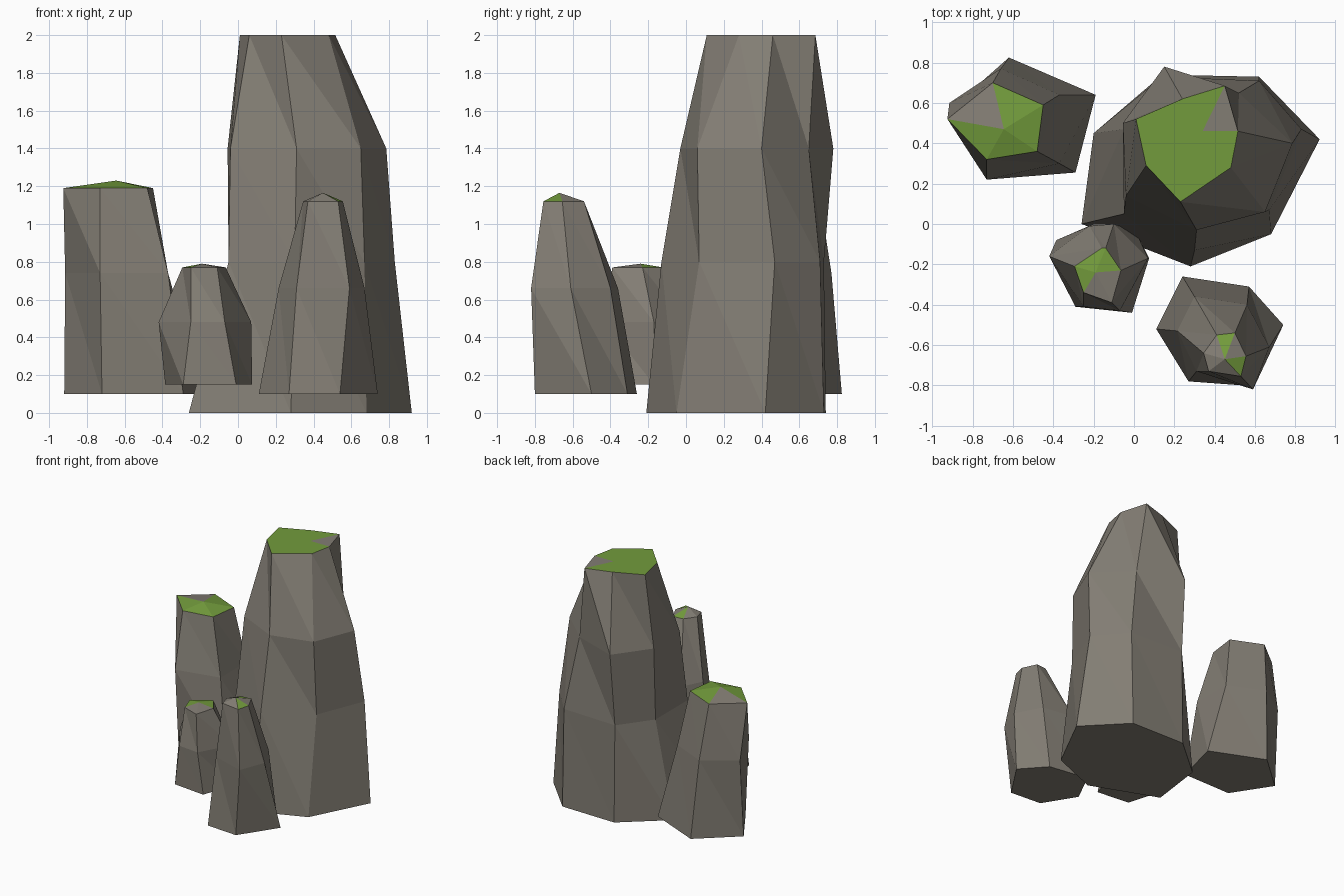
import bpy, bmesh


def material(name, rgb):
    m = bpy.data.materials.new(name)
    m.diffuse_color = (*rgb, 1)
    return m


STONE = material("grey stone", (0.225, 0.206, 0.174))
GRASS = material("moss green", (0.17, 0.33, 0.045))


def rock(name, rings, tip, bare):
    """Loft rings of (z, outline) into a faceted column with a fan cap.
    Cap wedges are mossy, except the bare ones."""
    bm = bmesh.new()
    loops = [[bm.verts.new((x, y, z)) for x, y in pts] for z, pts in rings]
    n = len(loops[0])
    bm.faces.new(loops[0][::-1])
    for lo, hi in zip(loops, loops[1:]):
        for i in range(n):
            j = (i + 1) % n
            bm.faces.new((lo[i], lo[j], hi[i]))
            bm.faces.new((lo[j], hi[j], hi[i]))
    top = bm.verts.new(tip)
    for i in range(n):
        f = bm.faces.new((loops[-1][i], loops[-1][(i + 1) % n], top))
        f.material_index = 0 if i in bare else 1
    bmesh.ops.recalc_face_normals(bm, faces=bm.faces)
    me = bpy.data.meshes.new(name)
    bm.to_mesh(me)
    bm.free()
    me.materials.append(STONE)
    me.materials.append(GRASS)
    ob = bpy.data.objects.new(name, me)
    bpy.context.collection.objects.link(ob)


# Tall main column
rock("main_rock", [
    (0.0, [(-.26, 0), (.28, -.21), (.68, -.05), (.92, .42), (.62, .73), (.14, .74), (-.20, .45)]),
    (0.8, [(-.05, .05), (.30, -.13), (.67, .07), (.83, .47), (.62, .71), (.14, .73), (-.05, .47)]),
    (1.4, [(-.04, .14), (.31, -.03), (.65, .06), (.785, .40), (.52, .65), (.15, .78), (-.055, .50)]),
    (2.0, [(.06, .29), (.23, .11), (.48, .28), (.515, .46), (.45, .685), (.24, .62), (.01, .52)]),
], (.34, .46, 2.0), {3})

# Medium column, back left
rock("back_left_rock", [
    (0.10, [(-.92, .56), (-.72, .25), (-.29, .255), (-.19, .64), (-.62, .825)]),
    (0.74, [(-.915, .60), (-.73, .22), (-.37, .30), (-.37, .64), (-.66, .77)]),
    (1.19, [(-.925, .52), (-.73, .32), (-.48, .36), (-.45, .59), (-.70, .70)]),
], (-.645, .47, 1.23), {4})

# Short stub, front left
rock("front_left_rock", [
    (0.15, [(-.385, -.08), (-.29, -.41), (-.01, -.44), (.075, -.17), (.01, -.04), (-.20, 0)]),
    (0.48, [(-.42, -.16), (-.25, -.41), (-.07, -.43), (.07, -.17), (-.10, 0), (-.22, -.01)]),
    (0.77, [(-.295, -.21), (-.25, -.34), (-.11, -.39), (-.065, -.23), (-.14, -.12), (-.16, -.12)]),
], (-.19, -.24, 0.79), {1, 2})

# Slim spire, front right
rock("front_right_rock", [
    (0.10, [(.11, -.52), (.27, -.78), (.54, -.80), (.74, -.50), (.57, -.31), (.24, -.26)]),
    (0.66, [(.215, -.53), (.31, -.73), (.59, -.82), (.67, -.61), (.56, -.40), (.30, -.36)]),
    (1.12, [(.345, -.64), (.37, -.73), (.53, -.755), (.555, -.655), (.50, -.54), (.41, -.55)]),
], (.45, -.67, 1.165), {0, 1, 3, 5})
